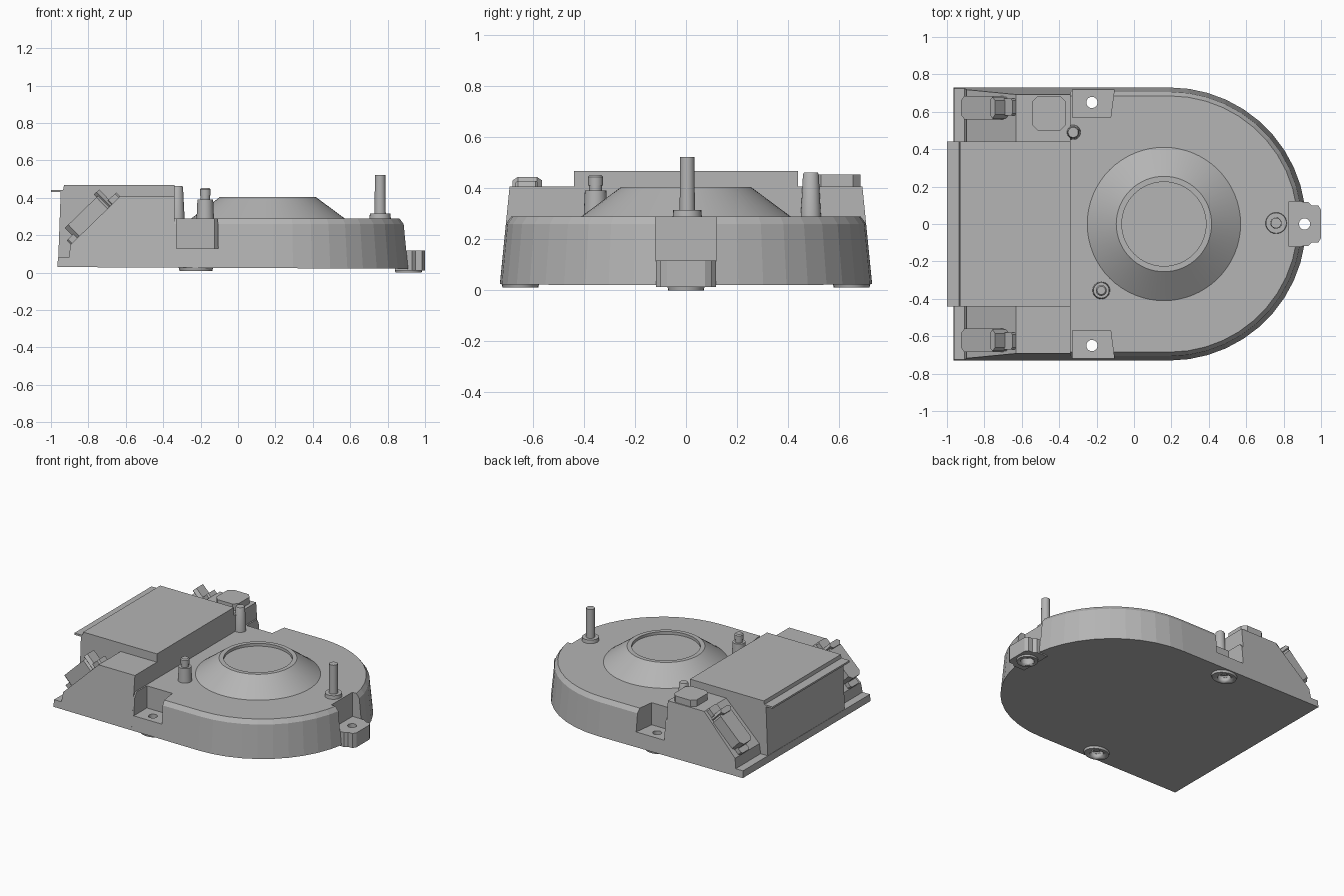
import bpy, bmesh, math
from mathutils import Matrix, Vector

cube = bpy.data.objects.get("Cube")
if cube:
    bpy.data.objects.remove(cube, do_unlink=True)

grey = bpy.data.materials.new("plain grey")
grey.use_nodes = True
COLOUR = (0.46, 0.46, 0.46, 1)
grey.diffuse_color = COLOUR
grey.node_tree.nodes["Principled BSDF"].inputs["Base Color"].default_value = COLOUR


def loft(name, rings, smooth=False):
    """Skin a stack of equal-length point rings and cap both ends."""
    bm = bmesh.new()
    loops = [[bm.verts.new(p) for p in ring] for ring in rings]
    for a, b in zip(loops, loops[1:]):
        for i in range(len(a)):
            j = (i + 1) % len(a)
            bm.faces.new((a[i], a[j], b[j], b[i]))
    bm.faces.new(loops[0][::-1])
    bm.faces.new(loops[-1])
    bmesh.ops.recalc_face_normals(bm, faces=bm.faces)
    mesh = bpy.data.meshes.new(name)
    bm.to_mesh(mesh)
    bm.free()
    mesh.materials.append(grey)
    obj = bpy.data.objects.new(name, mesh)
    bpy.context.collection.objects.link(obj)
    if smooth:
        bpy.ops.object.select_all(action='DESELECT')
        obj.select_set(True)
        bpy.context.view_layer.objects.active = obj
        bpy.ops.object.shade_smooth_by_angle(angle=math.radians(30))
    return obj


def prism(name, outline, z0, z1):
    return loft(name, [[(x, y, z) for x, y in outline] for z in (z0, z1)])


def turned(name, x, y, profile, sides=24, stretch=1):
    """Round part from (radius, height) pairs."""
    angles = [2 * math.pi * i / sides for i in range(sides)]
    return loft(name, [[(x + stretch * r * math.cos(a), y + r * math.sin(a), z)
                        for a in angles] for r, z in profile], True)


def cut(obj, cutters):
    for c in cutters:
        c.hide_render = True
        mod = obj.modifiers.new("cut", 'BOOLEAN')
        mod.operation, mod.solver, mod.object = 'DIFFERENCE', 'EXACT', c
    bpy.context.view_layer.update()
    done = obj.evaluated_get(bpy.context.evaluated_depsgraph_get())
    mesh = bpy.data.meshes.new_from_object(done)
    obj.modifiers.clear()
    obj.data = mesh


def bottom(x):
    return 0.025 - 0.005 * x


def half_width(z):
    return 0.73 - 0.1 * (z - 0.03)


# Rounded main housing with drafted walls and a chamfered rim
def housing_ring(inset, z):
    r = 0.73 - inset
    pts = [(-0.36, -r)]
    for i in range(23):
        a = math.pi * (i / 22 - 0.5)
        pts.append((0.19 + r * math.cos(a), r * math.sin(a)))
    pts.append((-0.36, r))
    return [(x, y, bottom(x) if z is None else z) for x, y in pts]


housing = loft("main_housing", [housing_ring(0, None), housing_ring(0.023, 0.26),
                                housing_ring(0.045, 0.29)])

# Mounting lug at the nose
lug = prism("nose_lug", [(0.84, -0.118), (0.93, -0.118), (0.95, -0.1), (0.985, -0.1),
                         (1, -0.075), (1, 0.075), (0.985, 0.1), (0.95, 0.1),
                         (0.93, 0.118), (0.84, 0.118)], 0.012, 0.117)

# Feet around the screw holes
HOLES = [(-0.225, -0.65), (-0.225, 0.65), (0.912, 0)]
feet = [turned(n, x, y, [(0.07, z), (0.077, 0.04)], 24, s) for n, (x, y), z, s in
        zip(("right_foot", "left_foot", "nose_foot"), HOLES, (0.01, 0.01, 0), (1.25, 1.25, 1))]

# Screw pockets and holes
pockets = [prism("nose_pocket", [(0.83, -0.12), (1.1, -0.12), (1.1, 0.12), (0.83, 0.12)], 0.115, 0.6)]
for s in (-1, 1):
    pockets.append(prism("side_pocket", [(-0.33, 0.57 * s), (-0.125, 0.57 * s),
                                         (-0.095, 0.8 * s), (-0.33, 0.8 * s)], 0.13, 0.6))
holes = [turned("screw_hole", x, y, [(0.045, -0.1), (0.045, 0.05), (0.03, 0.05), (0.03, 0.3)])
         for x, y in HOLES]
cut(housing, pockets + holes)
cut(lug, holes[2:])
for foot, hole in zip(feet, holes):
    cut(foot, [hole])
for c in pockets + holes:
    bpy.data.objects.remove(c, do_unlink=True)

# Wide rear block with sloping shoulders and a low ledge
shoulder = [(-0.34, bottom(-0.34)), (-0.965, bottom(-0.965)), (-0.963, 0.08), (-0.905, 0.08),
            (-0.895, 0.15), (-0.63, 0.408), (-0.34, 0.408)]
loft("rear_shoulders", [[(x, s * half_width(z), z) for x, z in shoulder] for s in (-1, 1)])

# Raised centre box with a thin lip along the rear edge
box = [(-0.34, 0.05), (-0.962, 0.05), (-0.948, 0.43), (-1, 0.43), (-1, 0.443),
       (-0.935, 0.443), (-0.93, 0.468), (-0.34, 0.468)]
loft("centre_box", [[(x, s * 0.44, z) for x, z in box] for s in (-1, 1)])

# Raised pad on the left shoulder
prism("shoulder_pad", [(-0.545, 0.53), (-0.515, 0.5), (-0.395, 0.5), (-0.365, 0.53),
                       (-0.365, 0.655), (-0.395, 0.685), (-0.515, 0.685), (-0.545, 0.655)], 0.4, 0.455)

# Connectors lying on the slopes
slope = Matrix.Translation((-0.895, 0, 0.15)) @ Matrix.Rotation(-math.radians(44.2), 4, 'Y')


def slope_block(name, s0, s1, y0, y1, top, corner):
    c = corner
    outline = [(s0, y0 + c), (s0 + c, y0), (s1 - c, y0), (s1, y0 + c),
               (s1, y1 - c), (s1 - c, y1), (s0 + c, y1), (s0, y1 - c)]
    loft(name, [[slope @ Vector((x, y, z)) for x, y in outline] for z in (-0.01, top)])


for side, s in (("left", 1), ("right", -1)):
    def span(a, b):
        return sorted((s * a, s * b))
    slope_block(side + "_connector", 0.04, 0.3, *span(0.56, 0.685), 0.085, 0.025)
    slope_block(side + "_connector_cap", 0.275, 0.315, *span(0.565, 0.68), 0.105, 0.02)
    slope_block(side + "_upper_tab", 0.3, 0.37, *span(0.58, 0.67), 0.03, 0.01)
    slope_block(side + "_lower_tab", 0.0, 0.06, *span(0.58, 0.67), 0.03, 0.01)

# Central cone with a shallow dished top
turned("cone", 0.16, 0, [(0.41, 0.28), (0.41, 0.29), (0.255, 0.405), (0.225, 0.405), (0.225, 0.385)], 64)

# Upright pins
turned("nose_pin", 0.76, 0.005, [(0.058, 0.28), (0.055, 0.315), (0.03, 0.315), (0.028, 0.523)])
turned("right_pin", -0.175, -0.355, [(0.047, 0.28), (0.042, 0.392), (0.025, 0.392), (0.025, 0.412),
                                     (0.029, 0.412), (0.029, 0.445), (0.022, 0.453)])
turned("left_pin", -0.325, 0.49, [(0.04, 0.28), (0.031, 0.455), (0.027, 0.462)])
